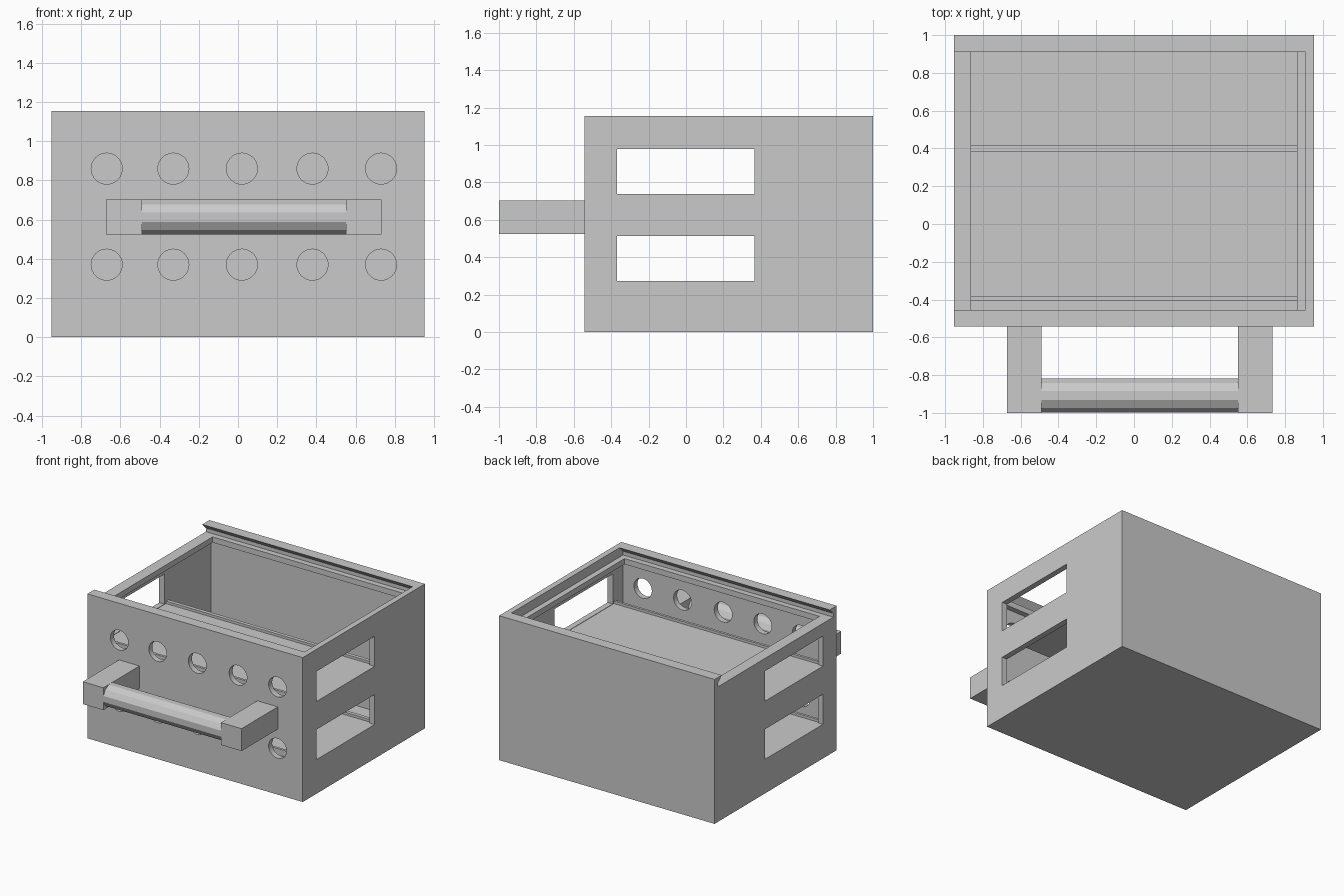
import bpy
import bmesh
import math
from mathutils import Matrix

cube = bpy.data.objects.get("Cube")
if cube:
    bpy.data.objects.remove(cube, do_unlink=True)

grey = bpy.data.materials.new("plain grey")
grey.use_nodes = True
GREY = (0.59, 0.59, 0.59, 1)
grey.diffuse_color = GREY
grey.node_tree.nodes["Principled BSDF"].inputs["Base Color"].default_value = GREY


def finish(name, bm):
    bmesh.ops.recalc_face_normals(bm, faces=bm.faces[:])
    mesh = bpy.data.meshes.new(name)
    bm.to_mesh(mesh)
    bm.free()
    mesh.materials.append(grey)
    obj = bpy.data.objects.new(name, mesh)
    bpy.context.collection.objects.link(obj)
    return obj


def prism(name, profile, x0, x1):
    """Extrude a (y, z) profile along x."""
    bm = bmesh.new()
    face = bm.faces.new([bm.verts.new((x0, y, z)) for y, z in profile])
    out = bmesh.ops.extrude_face_region(bm, geom=[face])
    verts = [v for v in out["geom"] if isinstance(v, bmesh.types.BMVert)]
    bmesh.ops.translate(bm, verts=verts, vec=(x1 - x0, 0, 0))
    return finish(name, bm)


def box(name, x, y, z):
    return prism(name, [(y[0], z[0]), (y[1], z[0]), (y[1], z[1]), (y[0], z[1])], *x)


def hole(x, z):
    bm = bmesh.new()
    turn = Matrix.Rotation(math.pi / 2, 4, "X")
    bmesh.ops.create_cone(bm, cap_ends=True, segments=40, radius1=0.079,
                          radius2=0.079, depth=0.2,
                          matrix=Matrix.Translation((x, -0.52, z)) @ turn)
    return finish("hole_cutter", bm)


def cut(target, cutter):
    cutter.hide_render = True
    mod = target.modifiers.new("cut", "BOOLEAN")
    mod.operation = "DIFFERENCE"
    mod.solver = "EXACT"
    mod.object = cutter
    bpy.context.view_layer.objects.active = target
    bpy.ops.object.modifier_apply(modifier=mod.name)
    bpy.data.objects.remove(cutter, do_unlink=True)


# Thin-walled case with a narrower opening that leaves a ledge around the top
case = box("case", (-0.953, 0.953), (-0.543, 1), (0, 1.155))
cut(case, box("room_cutter", (-0.907, 0.907), (-0.498, 0.955), (0.045, 1.035)))
cut(case, box("opening_cutter", (-0.862, 0.862), (-0.455, 0.91), (0.9, 1.3)))

# Undercut slot for a sliding lid, open on one side
slot = [(-0.5, 1.08), (0.955, 1.08), (0.955, 1.11), (0.89, 1.175),
        (-0.435, 1.175), (-0.5, 1.11)]
cut(case, prism("lid_slot_cutter", slot, -1.1, 0.907))

# Side windows and round front holes in two rows
for z in (0.273, 0.738):
    cut(case, box("window_cutter", (-1.1, 1.1), (-0.37, 0.365), (z, z + 0.24)))
for z in (0.37, 0.86):
    for x in (-0.67, -0.33, 0.02, 0.38, 0.73):
        cut(case, hole(x, z))
bpy.ops.object.select_all(action="DESELECT")
case.select_set(True)
bpy.context.view_layer.objects.active = case
bpy.ops.object.shade_smooth_by_angle(angle=math.radians(30))

# Inner shelves with a low lip along the front and back edges
for name, z in (("lower_shelf", 0.27), ("upper_shelf", 0.735)):
    top, bottom = z + 0.02, z - 0.03
    prism(name, [(-0.405, bottom), (0.415, bottom), (0.415, top), (0.385, top),
                 (0.385, z), (-0.385, z), (-0.385, top), (-0.405, top)], -0.91, 0.91)

# Handle arms and twelve-sided bar
for name, x in (("handle_arm_right", -0.673), ("handle_arm_left", 0.55)):
    box(name, (x, x + 0.182), (-1, -0.535), (0.523, 0.702))
ring = [math.radians(30 * i + 15) for i in range(12)]
prism("handle_bar", [(-0.908 + 0.094 * math.cos(a), 0.6125 + 0.092 * math.sin(a))
                     for a in ring], -0.51, 0.57)
